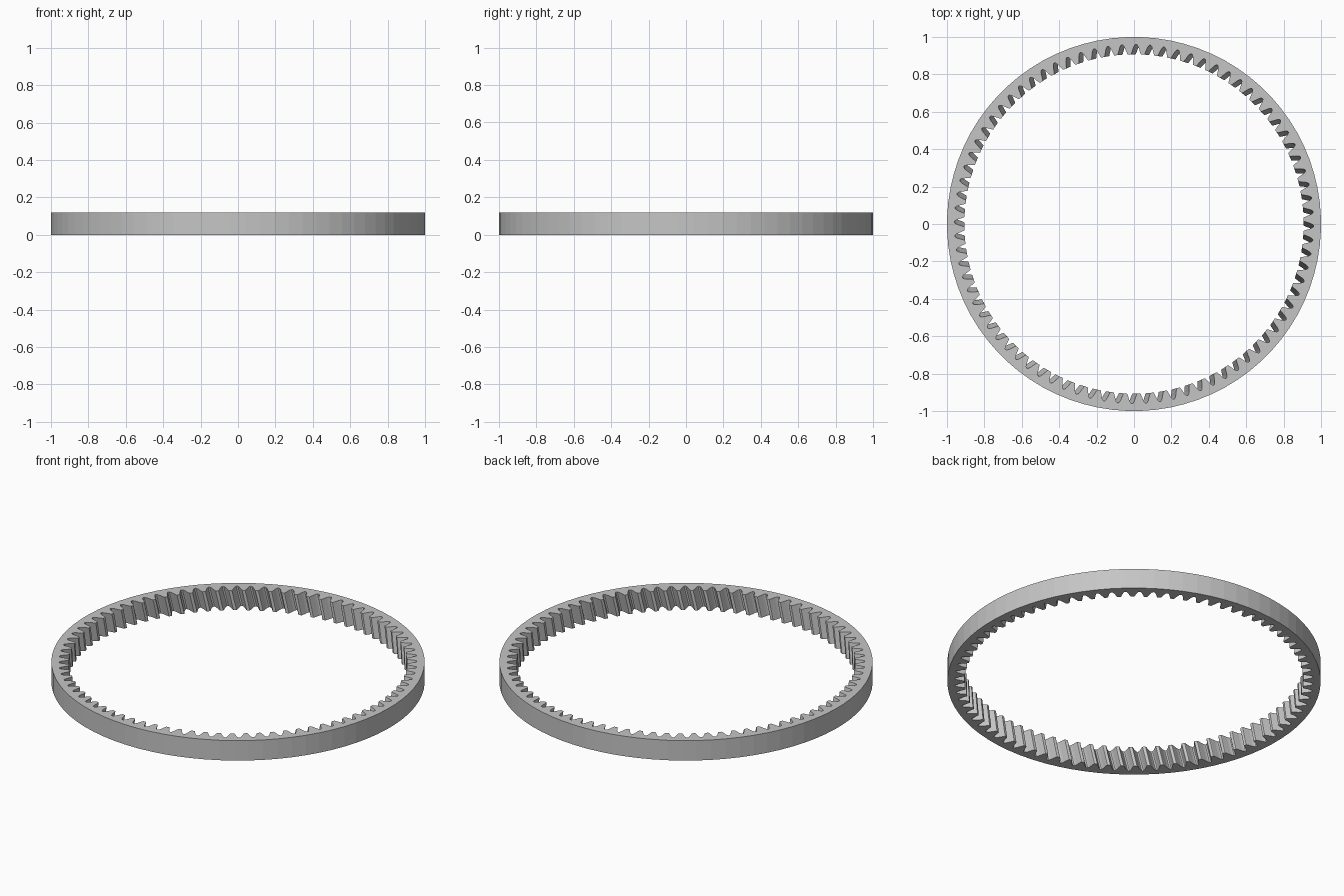
import bpy
import bmesh
from math import cos, sin, pi

cube = bpy.data.objects.get("Cube")
if cube:
    bpy.data.objects.remove(cube, do_unlink=True)

TEETH = 80
PITCH = 2 * pi / TEETH
HEIGHT = 0.118
OUTER = 1.0
TWIST = 0.028      # helix turn from bottom to top
LEVELS = 4         # slices that carry the helix

# Half tooth, root to tip: (radius, offset from tooth centre in pitches)
half = [(0.960, 0.50), (0.959, 0.44), (0.953, 0.375), (0.942, 0.305),
        (0.930, 0.25), (0.918, 0.19), (0.910, 0.15), (0.907, 0.115)]
# Full tooth, without the last root point, which starts the next tooth
tooth = [(r, -a) for r, a in half] + [(r, a) for r, a in reversed(half[1:])]
STEP = len(tooth)

bm = bmesh.new()


def ring(points, z):
    return [bm.verts.new((r * cos(a), r * sin(a), z)) for r, a in points]


def wall(low, high, flip=False):
    n = len(low)
    for i in range(n):
        j = (i + 1) % n
        quad = [low[i], low[j], high[j], high[i]]
        bm.faces.new(quad[::-1] if flip else quad)


# Plain outer rim
rim = [(OUTER, (i - 0.5) * PITCH) for i in range(TEETH)]
outer_low, outer_high = ring(rim, 0), ring(rim, HEIGHT)
wall(outer_low, outer_high)

# Helical inner teeth
slices = []
for k in range(LEVELS + 1):
    t = k / LEVELS
    points = [(r, (i + a) * PITCH + TWIST * t)
              for i in range(TEETH) for r, a in tooth]
    slices.append(ring(points, HEIGHT * t))
for low, high in zip(slices, slices[1:]):
    wall(low, high, flip=True)

# Flat end faces, one sector per tooth
for outer, inner, top in ((outer_low, slices[0], False),
                          (outer_high, slices[-1], True)):
    for i in range(TEETH):
        edge = [inner[(i * STEP + k) % len(inner)] for k in range(STEP + 1)]
        sector = [outer[i], outer[(i + 1) % TEETH]] + edge[::-1]
        bm.faces.new(sector if top else sector[::-1])

mesh = bpy.data.meshes.new("ring_gear")
bm.to_mesh(mesh)
bm.free()

steel = bpy.data.materials.new("light_grey")
steel.use_nodes = True
colour = (0.56, 0.56, 0.56, 1)
steel.diffuse_color = colour
steel.node_tree.nodes["Principled BSDF"].inputs["Base Color"].default_value = colour
mesh.materials.append(steel)

gear = bpy.data.objects.new("ring_gear", mesh)
bpy.context.collection.objects.link(gear)
